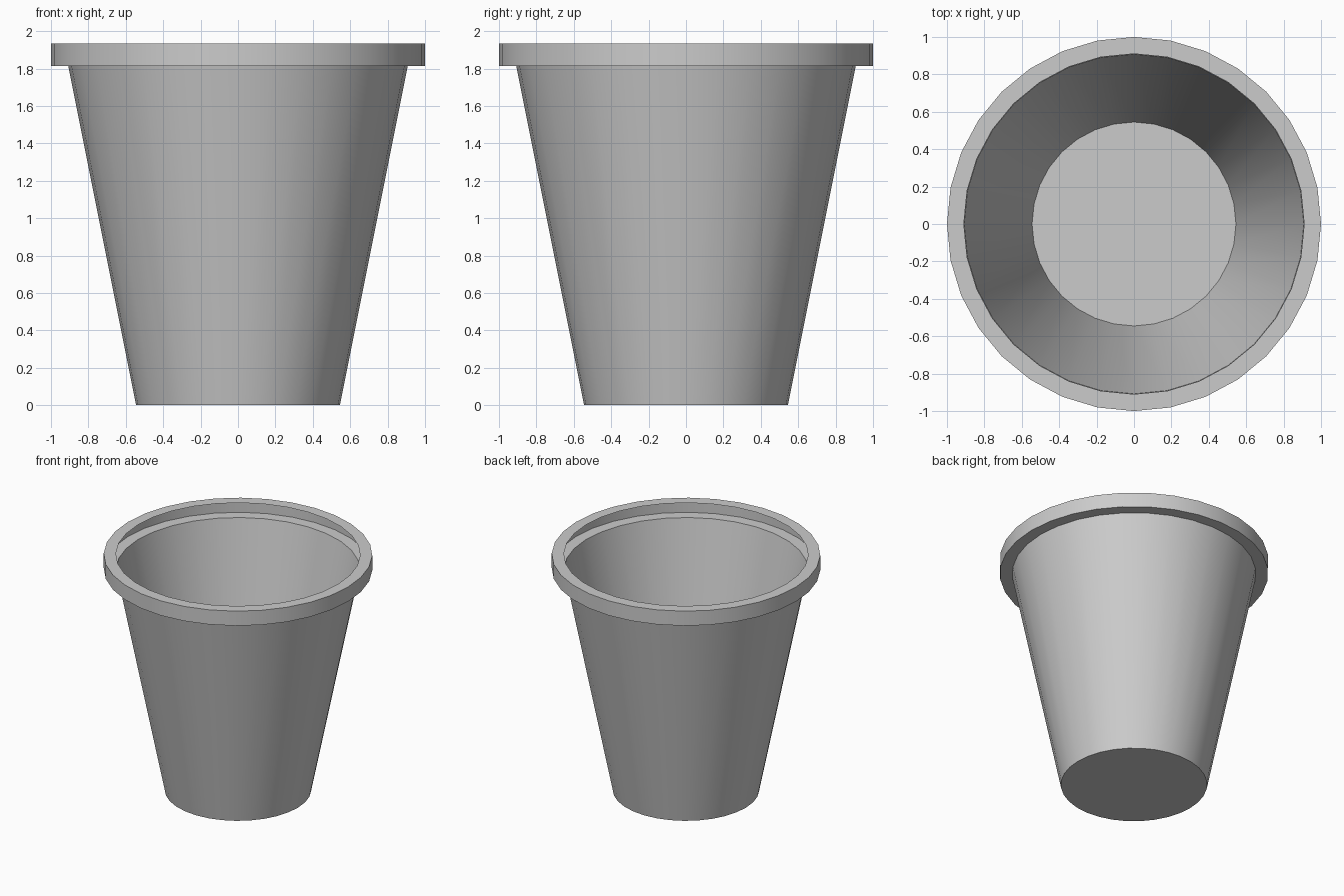
import bpy, bmesh
from math import cos, sin, tau, radians

if "Cube" in bpy.data.objects:
    bpy.data.objects.remove(bpy.data.objects["Cube"])

SIDES = 32


def lathe(name, profile, cap_bottom=False):
    """Spin an (r, z) profile about z as an open shell, normals facing outward."""
    bm = bmesh.new()
    rings = [[bm.verts.new((r * cos(tau * i / SIDES), r * sin(tau * i / SIDES), z))
              for i in range(SIDES)] for r, z in profile]
    for low, high in zip(rings, rings[1:]):
        for i in range(SIDES):
            j = (i + 1) % SIDES
            bm.faces.new((low[i], low[j], high[j], high[i]))
    if cap_bottom:
        bm.faces.new(rings[0][::-1])
    mesh = bpy.data.meshes.new(name)
    bm.to_mesh(mesh)
    bm.free()
    obj = bpy.data.objects.new(name, mesh)
    bpy.context.collection.objects.link(obj)
    bpy.ops.object.select_all(action='DESELECT')
    obj.select_set(True)
    bpy.context.view_layer.objects.active = obj
    bpy.ops.object.shade_smooth_by_angle(angle=radians(30))
    return obj


# Thin tapered bucket wall with a flat floor
lathe("bucket_body", [(0.545, 0), (0.908, 1.815)], cap_bottom=True)

# Rim: square channel left open on the inside
lathe("bucket_rim", [(0.908, 1.815), (1.0, 1.815), (1.0, 1.935), (0.91, 1.935)])
